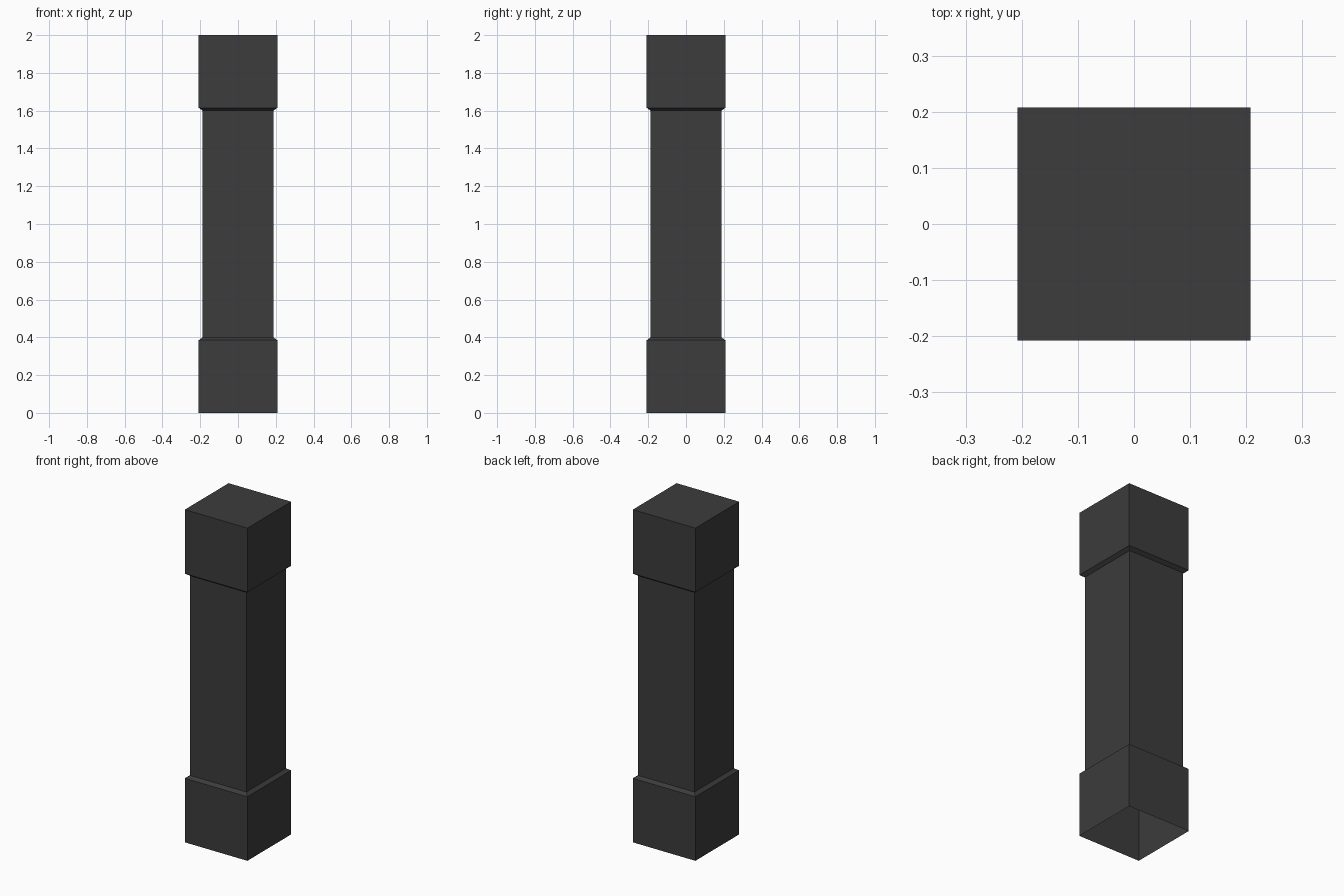
import bpy, bmesh

if "Cube" in bpy.data.objects:
    bpy.data.objects.remove(bpy.data.objects["Cube"])

# Half-width and height of each square ring, bottom to top
PROFILE = [(0.208, 0.0), (0.208, 0.385), (0.187, 0.4),
           (0.187, 1.6), (0.208, 1.615), (0.208, 2.0)]

dark = bpy.data.materials.new("dark_stone")
dark.diffuse_color = (0.045, 0.045, 0.045, 1)
dark.use_nodes = True
dark.node_tree.nodes["Principled BSDF"].inputs["Base Color"].default_value = dark.diffuse_color

# Square pillar: base block, shaft and capital as one shell, open underneath
bm = bmesh.new()
rings = [[bm.verts.new((sx * r, sy * r, z))
          for sx, sy in ((-1, -1), (1, -1), (1, 1), (-1, 1))]
         for r, z in PROFILE]
for low, high in zip(rings, rings[1:]):
    for i in range(4):
        j = (i + 1) % 4
        bm.faces.new((low[i], low[j], high[j], high[i]))

# Top cap
bm.faces.new(rings[-1])

mesh = bpy.data.meshes.new("pillar")
bm.to_mesh(mesh)
bm.free()
mesh.materials.append(dark)
pillar = bpy.data.objects.new("pillar", mesh)
bpy.context.collection.objects.link(pillar)
